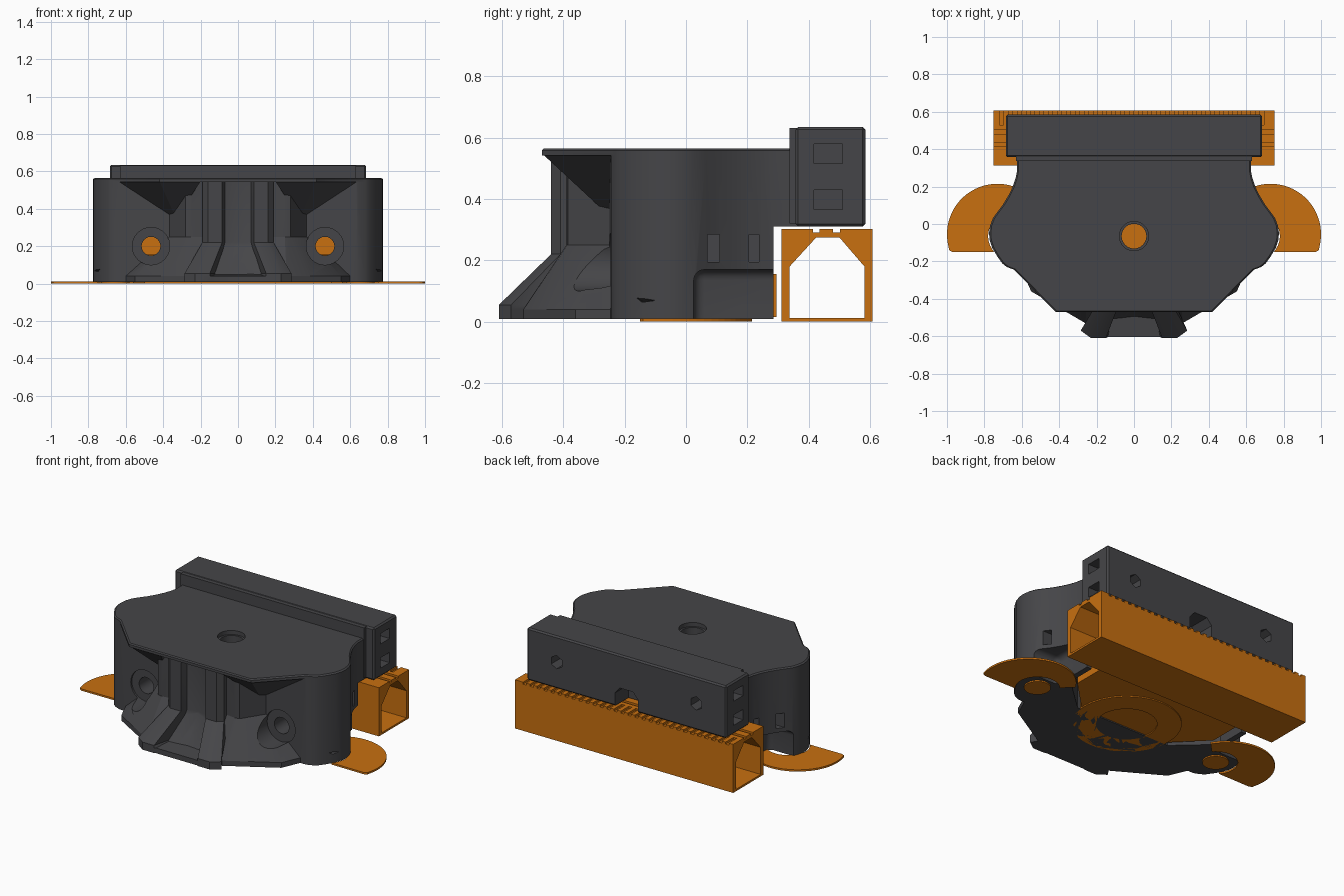
import bpy, bmesh, math
from mathutils import Vector

if "Cube" in bpy.data.objects:
    bpy.data.objects.remove(bpy.data.objects["Cube"])


def material(name, rgb):
    m = bpy.data.materials.new(name)
    m.diffuse_color = (*rgb, 1)
    m.use_nodes = True
    m.node_tree.nodes["Principled BSDF"].inputs["Base Color"].default_value = m.diffuse_color
    return m


GREY = material("dark_grey", (0.06, 0.06, 0.065))
ORANGE = material("orange", (0.58, 0.16, 0.005))


def finish(name, bm, mat):
    bmesh.ops.recalc_face_normals(bm, faces=bm.faces)
    me = bpy.data.meshes.new(name)
    bm.to_mesh(me)
    bm.free()
    ob = bpy.data.objects.new(name, me)
    bpy.context.collection.objects.link(ob)
    me.materials.append(mat)
    return ob


def loft(name, levels, mat=GREY):
    """Stack of (height, outline) rings joined into a solid."""
    bm = bmesh.new()
    rings = [[bm.verts.new((x, y, z)) for x, y in pts] for z, pts in levels]
    n = len(rings[0])
    for a, b in zip(rings, rings[1:]):
        for i in range(n):
            j = (i + 1) % n
            bm.faces.new((a[i], a[j], b[j], b[i]))
    caps = [bm.faces.new(rings[0][::-1]), bm.faces.new(rings[-1])]
    bmesh.ops.triangulate(bm, faces=caps)
    return finish(name, bm, mat)


def mirror(half):
    """Close a right-hand outline with its mirror image."""
    return half + [(-x, y) for x, y in reversed(half) if x > 0]


def boxes(name, ranges, mat=GREY):
    bm = bmesh.new()
    for x0, x1, y0, y1, z0, z1 in ranges:
        vs = bmesh.ops.create_cube(bm, size=1)["verts"]
        for v in vs:
            v.co = Vector(((x0 + x1) / 2 + v.co.x * (x1 - x0), (y0 + y1) / 2 + v.co.y * (y1 - y0),
                           (z0 + z1) / 2 + v.co.z * (z1 - z0)))
    return finish(name, bm, mat)


def rod(name, a, b, r1, r2=None, mat=GREY, n=40):
    """Cylinder or cone from point a to point b."""
    a, b = Vector(a), Vector(b)
    bm = bmesh.new()
    bmesh.ops.create_cone(bm, cap_ends=True, segments=n, radius1=r1,
                          radius2=r1 if r2 is None else r2, depth=(b - a).length)
    q = (b - a).to_track_quat('Z', 'Y')
    for v in bm.verts:
        v.co = q @ v.co + (a + b) / 2
    return finish(name, bm, mat)


def hull(name, pts, mat=GREY):
    bm = bmesh.new()
    vs = [bm.verts.new(p) for p in pts]
    bmesh.ops.convex_hull(bm, input=vs)
    return finish(name, bm, mat)


def apply_mod(ob, kind, **kw):
    m = ob.modifiers.new(kind, kind)
    for k, v in kw.items():
        setattr(m, k, v)
    bpy.context.view_layer.objects.active = ob
    bpy.ops.object.modifier_apply(modifier=m.name)


def combine(ob, others, op):
    for o in others:
        apply_mod(ob, 'BOOLEAN', operation=op, solver='EXACT', object=o)
        bpy.data.objects.remove(o)


def smooth(ob, deg=28):
    bpy.ops.object.select_all(action='DESELECT')
    ob.select_set(True)
    bpy.context.view_layer.objects.active = ob
    bpy.ops.object.shade_smooth_by_angle(angle=math.radians(deg))


def arc(cx, cy, r, a0, a1, n):
    return [(cx + r * math.cos(math.radians(a0 + (a1 - a0) * i / n)),
             cy + r * math.sin(math.radians(a0 + (a1 - a0) * i / n))) for i in range(n + 1)]


# --- Main housing -----------------------------------------------------------
Z0 = 0.008
lobe = [(.68, -.23), (.705, -.21), (.73, -.175), (.757, -.13), (.772, -.085), (.775, -.05),
        (.77, -.01), (.755, .03), (.73, .065), (.70, .105), (.67, .155), (.648, .2),
        (.633, .245), (.625, .285)]
walls = mirror([(0, -.3), (.3, -.3), (.33, -.25), (.64, -.245)] + lobe + [(0, .285)])
plate = mirror([(0, -.47), (.42, -.47), (.64, -.245)] + lobe + [(.625, .36), (0, .36)])
body = loft("housing", [(Z0, walls), (.55, walls)])
inset = [(x * .988, y * .988) for x, y in plate]
parts = [loft("top_plate", [(.542, plate), (.558, plate), (.565, inset)]),
         boxes("neck", [(-.625, .625, .2, .37, .31, .55)])]

# Front nose with its channel, sloping out to a foot
foot = [(.15, -.61), (.23, -.61), (.285, -.57), (.24, -.5), (.3, -.2), (0, -.2)]
post = [(.085, -.44), (.16, -.44), (.19, -.41), (.19, -.36), (.25, -.2), (0, -.2)]
low = mirror([(0, -.605), (.14, -.605)] + foot)
shelf = mirror([(0, -.43), (.11, -.45)] + foot)
upper = mirror([(0, -.385), (.07, -.40)] + post)
parts.append(loft("nose", [(Z0, low), (.04, low), (.055, shelf), (.22, upper), (.55, upper)]))

# Flared skirt beside the nose
skirt = mirror([(0, -.5), (.26, -.53), (.38, -.46), (.55, -.36), (.62, -.2), (0, -.2)])
rib = mirror([(0, -.36), (.25, -.39), (.28, -.385), (.36, -.26), (.4, -.2), (0, -.2)])
parts.append(loft("skirt", [(Z0, skirt), (.04, skirt), (.25, rib), (.55, rib)]))

# Sloped gussets under the front corners of the plate
for s in (-1, 1):
    parts.append(hull("gusset", [(s * .2, -.468, .547), (s * .42, -.468, .547), (s * .64, -.244, .547),
                                 (s * .33, -.25, .345), (s * .2, -.2, .547), (s * .4, -.2, .42)]))
combine(body, parts, 'UNION')

# Cavity, open below and at the back
cavity = mirror([(0, -.1), (.33, -.1), (.55, .1), (.55, .4), (0, .4)])
cuts = [rod("cavity", (0, -.065, -.02), (0, -.065, .158), .385, .34, n=64),
        loft("rear_cavity", [(-.02, cavity), (.16, cavity)]),
        rod("centre_bore", (0, -.065, .1), (0, -.065, .7), .066),
        rod("centre_recess", (0, -.065, .54), (0, -.065, .7), .078),
        rod("foot_bore", (0, -.5, -.1), (0, -.5, .2), .048)]
for s in (-1, 1):
    cuts += [rod("corner_bore", (s * .655, -.065, -.1), (s * .655, -.065, .7), .053),
             rod("corner_recess", (s * .655, -.065, .52), (s * .655, -.065, .7), .07),
             rod("front_recess", (s * .465, -.7, .2), (s * .465, -.235, .2), .1),
             rod("front_bore", (s * .465, -.7, .2), (s * .465, .4, .2), .05)]
    # Rounded pocket behind each wing
    pocket = boxes("wing_pocket", [(s * .585, s * .85, .025, .35, -.1, .17)]
                   if s > 0 else [(-.85, -.585, .025, .35, -.1, .17)])
    apply_mod(pocket, 'BEVEL', width=.035, segments=4)
    cuts.append(pocket)
    # Small side slots and thumb scoop
    for y0, y1, x in ((.07, .11, .655), (.205, .238, .60)):
        a, b = sorted((s * x, s * .85))
        cuts.append(boxes("side_slot", [(a, b, y0, y1, .195, .285)]))
    cuts.append(hull("scoop", [(s * .72, -.14, .065), (s * .8, -.225, .115), (s * .8, -.15, .06),
                               (s * .8, -.07, .072), (s * .8, -.14, .08)]))
combine(body, cuts, 'DIFFERENCE')
smooth(body)

# --- Rear clamp bar ---------------------------------------------------------
bar = boxes("rear_bar", [(-.685, .685, .357, .585, .31, .635)])
apply_mod(bar, 'BEVEL', width=.009, segments=1)
combine(bar, [boxes("lip", [(-.63, .63, .337, .4, .32, .632)])], 'UNION')
cuts = []
for s in (-1, 1):
    for z in (.515, .365):
        a, b = sorted((s * .62, s * .75))
        cuts.append(boxes("end_pocket", [(a, b, .418, .51, z, z + .064)]))
    cuts += [rod("rear_recess", (s * .48, .555, .475), (s * .48, .7, .475), .058),
             rod("rear_hex", (s * .48, .45, .475), (s * .48, .7, .475), .042, n=6)]
# Chamfered notch in the lower rear edge
cuts.append(hull("rear_notch", [(x, y, z) for y in (.45, .7)
                                for x, z in ((-.08, .2), (.08, .2), (.08, .39), (.045, .43),
                                             (-.045, .43), (-.08, .39))]))
combine(bar, cuts, 'DIFFERENCE')
smooth(bar)

# --- Orange hollow beam -----------------------------------------------------
beam = boxes("beam", [(-.75, .75, .312, .608, 0, .302)], ORANGE)
tunnel = hull("tunnel", [(x, y, z) for x in (-.9, .9)
                         for y, z in ((.338, .012), (.582, .012), (.582, .18), (.5, .275),
                                      (.425, .275), (.338, .18))], ORANGE)
grooves = boxes("grooves", [(-.9, .9, y, y + .022, .29, .35) for y in (.414, .48)], ORANGE)
teeth = boxes("teeth", [(-.72 + i * .048, -.698 + i * .048, .53, .7, .289, .35) for i in range(30)], ORANGE)
combine(beam, [tunnel, grooves, teeth], 'DIFFERENCE')

# --- Orange base insert -----------------------------------------------------
insert = mirror([(0, -.1), (.3, -.1), (.5, .1), (.5, .295), (0, .295)])
loft("base_insert", [(.015, insert), (.155, insert)], ORANGE)
disc = rod("base_disc", (0, -.065, .008), (0, -.065, .154), .31, mat=ORANGE, n=64)
combine(disc, [rod("groove", (0, -.065, -.05), (0, -.065, .018), .285, mat=ORANGE, n=64)], 'DIFFERENCE')
combine(disc, [rod("raised", (0, -.065, .008), (0, -.065, .05), .27, mat=ORANGE, n=64)], 'UNION')
ring = rod("ring_cut", (0, -.065, -.05), (0, -.065, .016), .172, mat=ORANGE, n=64)
combine(ring, [rod("ring_core", (0, -.065, -.1), (0, -.065, .1), .155, mat=ORANGE, n=64)], 'DIFFERENCE')
combine(disc, [ring], 'DIFFERENCE')
smooth(disc)

# --- Orange wings and corner plugs ------------------------------------------
for s, side in ((-1, "left"), (1, "right")):
    outline = (arc(.73, -.055, .27, -9, 150, 28) + arc(.655, -.065, .125, 140, -42, 18)
               + [(.97, -.15), (.988, -.14)])
    pts = [(s * x, y) for x, y in outline]
    loft(side + "_wing", [(0, pts), (.011, pts)], ORANGE)
    rod(side + "_plug", (s * .655, -.065, 0), (s * .655, -.065, .014), .075, mat=ORANGE)
